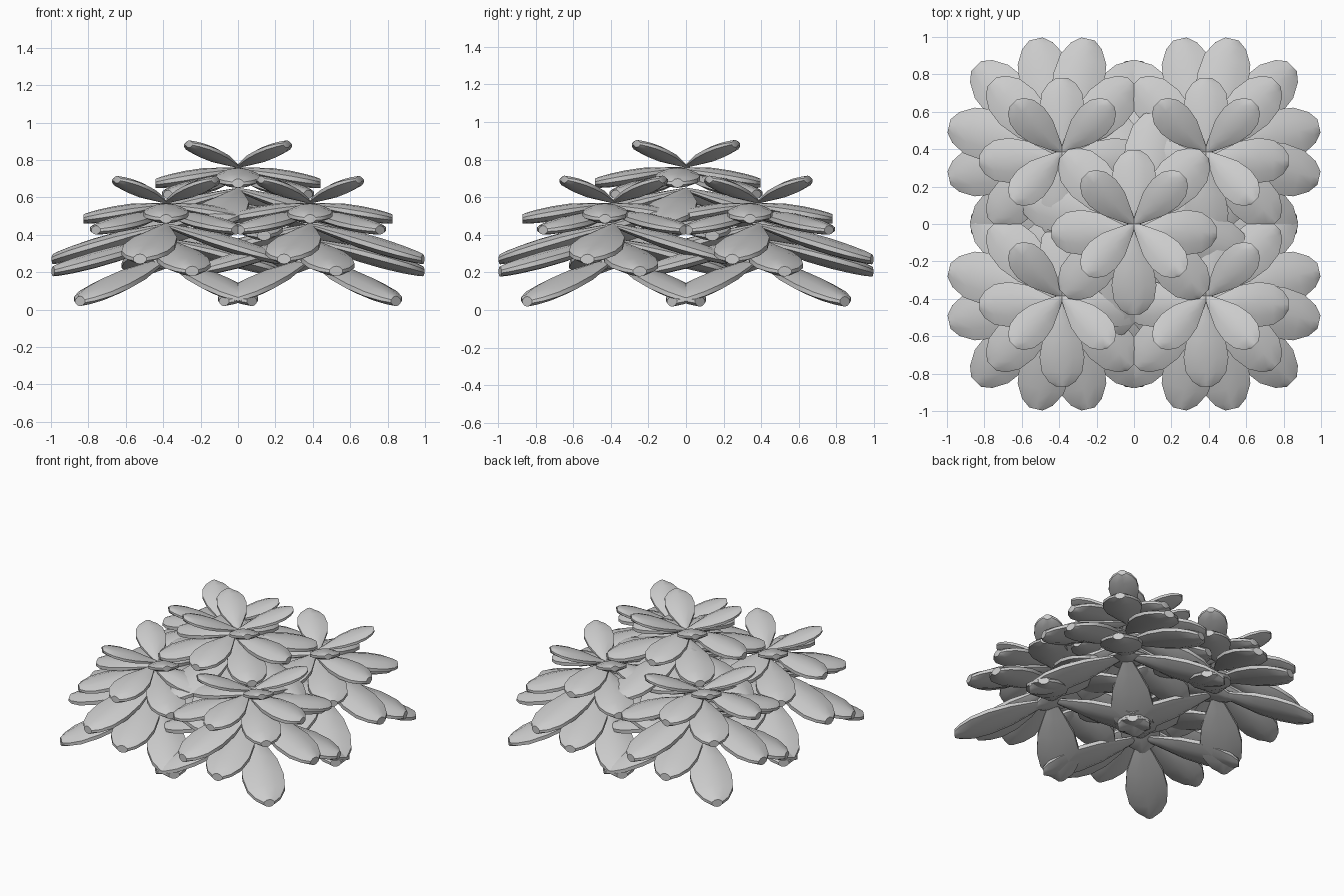
import bpy, bmesh
from math import radians, cos, sin, pi
from mathutils import Matrix, Vector

if "Cube" in bpy.data.objects:
    bpy.data.objects.remove(bpy.data.objects["Cube"])

# Petal outline: (position along length, half width share, thickness share)
STATIONS = [(0.0, 0.10, 0.25), (0.2, 0.48, 0.6), (0.42, 0.86, 0.95), (0.64, 1.0, 1.0),
            (0.82, 0.9, 0.9), (0.94, 0.6, 0.75), (1.0, 0.26, 0.6)]
# Cross-section: lens with a thin rim
SECTION = [(1, 0.3), (0.5, 0.85), (0, 1), (-0.5, 0.85), (-1, 0.3),
           (-1, -0.3), (-0.5, -0.85), (0, -1), (0.5, -0.85), (1, -0.3)]


def add_petal(bm, angle, reach, width, z_base, z_tip, thick, shift_y):
    turn = Matrix.Rotation(radians(angle), 4, 'Z')
    rings = []
    for t, w, h in STATIONS:
        ring = []
        for sy, sz in SECTION:
            p = Vector((t * reach, sy * w * width / 2,
                        z_base + (z_tip - z_base) * t + sz * h * thick / 2))
            p = turn @ p
            p.y += shift_y
            ring.append(bm.verts.new(p))
        rings.append(ring)
    n = len(SECTION)
    for a, b in zip(rings, rings[1:]):
        for i in range(n):
            j = (i + 1) % n
            bm.faces.new((a[i], a[j], b[j], b[i]))
    bm.faces.new(rings[0][::-1])
    bm.faces.new(rings[-1])


# Whorls: first angle, reach, width, base z, tip z, thickness, y shift
WHORLS = {
    "crown": (45, 0.37, 0.20, 0.575, 0.695, 0.065, 0.0),
    "upper": (0, 0.44, 0.24, 0.56, 0.485, 0.08, -0.045),
    "upper_diagonal": (45, 0.53, 0.26, 0.52, 0.425, 0.08, 0.0),
    "middle": (-13, 0.62, 0.28, 0.45, 0.27, 0.09, 0.0),
    "lower": (13, 0.62, 0.28, 0.37, 0.205, 0.09, 0.0),
    "base": (45, 0.65, 0.28, 0.27, 0.045, 0.09, 0.0),
}


def whorl_mesh(name, spec):
    bm = bmesh.new()
    for k in range(4):
        add_petal(bm, spec[0] + 90 * k, *spec[1:])
    bmesh.ops.recalc_face_normals(bm, faces=bm.faces)
    me = bpy.data.meshes.new(name)
    bm.to_mesh(me)
    bm.free()
    for p in me.polygons:
        p.use_smooth = True
    me.set_sharp_from_angle(angle=radians(35))
    return me


# Five rosettes: four at the corners and a raised one in the middle
places = {"front_left": (-0.385, -0.385, 0), "front_right": (0.385, -0.385, 0),
          "back_left": (-0.385, 0.385, 0), "back_right": (0.385, 0.385, 0),
          "centre": (0, 0, 0.19)}
for whorl, spec in WHORLS.items():
    me = whorl_mesh(whorl + "_petals", spec)
    for place, loc in places.items():
        ob = bpy.data.objects.new(place + "_" + whorl + "_petals", me)
        ob.location = loc
        bpy.context.collection.objects.link(ob)
